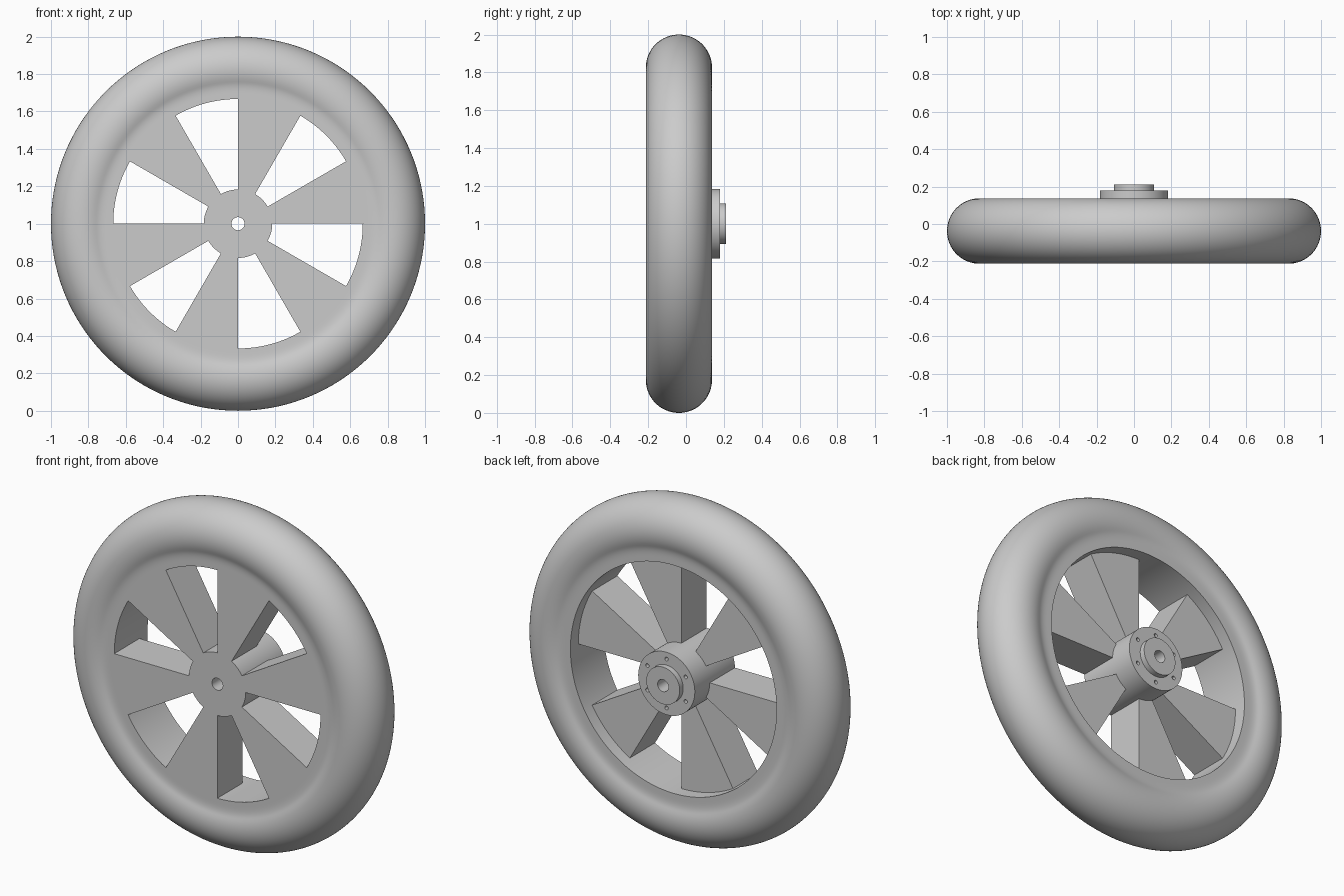
import bpy, bmesh
from math import sin, cos, pi, radians, sqrt
from mathutils import Vector

cube = bpy.data.objects.get("Cube")
if cube:
    bpy.data.objects.remove(cube, do_unlink=True)

SEGS = 144
MID = -0.0375          # middle plane of the tyre
TUBE, MAJOR = 0.175, 0.825
OPENING, HUB = 0.667, 0.183
FLAT = 0.153           # half thickness of the flat rim
FRONT = MID - FLAT

grey = bpy.data.materials.new("plain grey")
grey.use_nodes = True
colour = (0.6, 0.6, 0.6, 1)
grey.diffuse_color = colour
grey.node_tree.nodes["Principled BSDF"].inputs["Base Color"].default_value = colour


def polar(r, angle, y):
    return Vector((r * cos(angle), y, 1 + r * sin(angle)))


def finish(name, bm, smooth=True):
    bmesh.ops.recalc_face_normals(bm, faces=bm.faces)
    mesh = bpy.data.meshes.new(name)
    bm.to_mesh(mesh)
    bm.free()
    mesh.materials.append(grey)
    obj = bpy.data.objects.new(name, mesh)
    bpy.context.collection.objects.link(obj)
    bpy.ops.object.select_all(action="DESELECT")
    obj.select_set(True)
    bpy.context.view_layer.objects.active = obj
    if smooth:
        bpy.ops.object.shade_smooth_by_angle(angle=radians(30))
    return obj


def lathe(name, profile, smooth=True):
    """Turn a closed (radius, y) outline around the axle."""
    bm = bmesh.new()
    rings = [[bm.verts.new(polar(r, 2 * pi * i / SEGS, y)) for r, y in profile]
             for i in range(SEGS)]
    n = len(profile)
    for i in range(SEGS):
        a, b = rings[i], rings[(i + 1) % SEGS]
        for j in range(n):
            k = (j + 1) % n
            bm.faces.new((a[j], a[k], b[k], b[j]))
    return finish(name, bm, smooth)


# Tyre and rim: round tread easing into a flat rim on both sides
half = []
start = radians(112)
for i in range(25):
    t = start * i / 24
    half.append((MAJOR + TUBE * cos(t), TUBE * sin(t)))
r0, d0 = half[-1]
slope = cos(start) / sin(start)
end_r = 0.69
for i in range(1, 9):
    s = i / 8
    span = end_r - r0
    h00, h10 = 2*s**3 - 3*s**2 + 1, s**3 - 2*s**2 + s
    h01 = 1 - h00
    half.append((r0 + span * s, h00 * d0 + h10 * span * -slope + h01 * FLAT))
half.append((OPENING, FLAT))
outline = [(r, MID + d) for r, d in half] + [(r, MID - d) for r, d in reversed(half[1:])]
lathe("tyre_and_rim", outline)

# Hub: barrel with a stepped boss at the back and a through bore
BORE, BOSS, FLANGE_Y, TIP_Y = 0.035, 0.108, 0.18, 0.2125
hub = lathe("hub", [(BORE, FRONT), (HUB, FRONT), (HUB, FLANGE_Y),
                    (BOSS, FLANGE_Y), (BOSS, TIP_Y), (BORE, TIP_Y)])

# Six bolt holes in the hub flange
bm = bmesh.new()
for k in range(6):
    a = pi / 2 + k * pi / 3
    loops = [[bm.verts.new(polar(0.143, a, y) + Vector((0.011 * cos(t), 0, 0.011 * sin(t))))
              for t in (2 * pi * i / 16 for i in range(16))]
             for y in (FLANGE_Y - 0.06, FLANGE_Y + 0.02)]
    for loop in loops:
        bm.faces.new(loop)
    for i in range(16):
        j = (i + 1) % 16
        bm.faces.new((loops[0][i], loops[0][j], loops[1][j], loops[1][i]))
cutter = finish("bolt_hole_cutter", bm, False)
cutter.hide_render = True
holes = hub.modifiers.new("bolt_holes", "BOOLEAN")
holes.operation, holes.solver, holes.object = "DIFFERENCE", "EXACT", cutter
bpy.ops.object.select_all(action="DESELECT")
bpy.context.view_layer.objects.active = hub
hub.select_set(True)
bpy.ops.object.modifier_move_to_index(modifier=holes.name, index=0)
bpy.ops.object.modifier_apply(modifier=holes.name)
bpy.data.objects.remove(cutter, do_unlink=True)

# Six wedge spokes, each thirty degrees wide and flush with the rim front
SPOKE_BACK = 0.042
STEPS = SEGS // 12
for k in range(6):
    bm = bmesh.new()
    angles = [k * pi / 3 + pi / 6 * i / STEPS for i in range(STEPS + 1)]
    edge = [(OPENING, a) for a in angles] + [(HUB, a) for a in reversed(angles)]
    front, back = [[bm.verts.new(polar(r, a, y)) for r, a in edge]
                   for y in (FRONT, SPOKE_BACK)]
    bm.faces.new(front)
    bm.faces.new(back)
    n = len(edge)
    for i in range(n):
        j = (i + 1) % n
        bm.faces.new((front[i], front[j], back[j], back[i]))
    finish(f"spoke_{k + 1}", bm)
